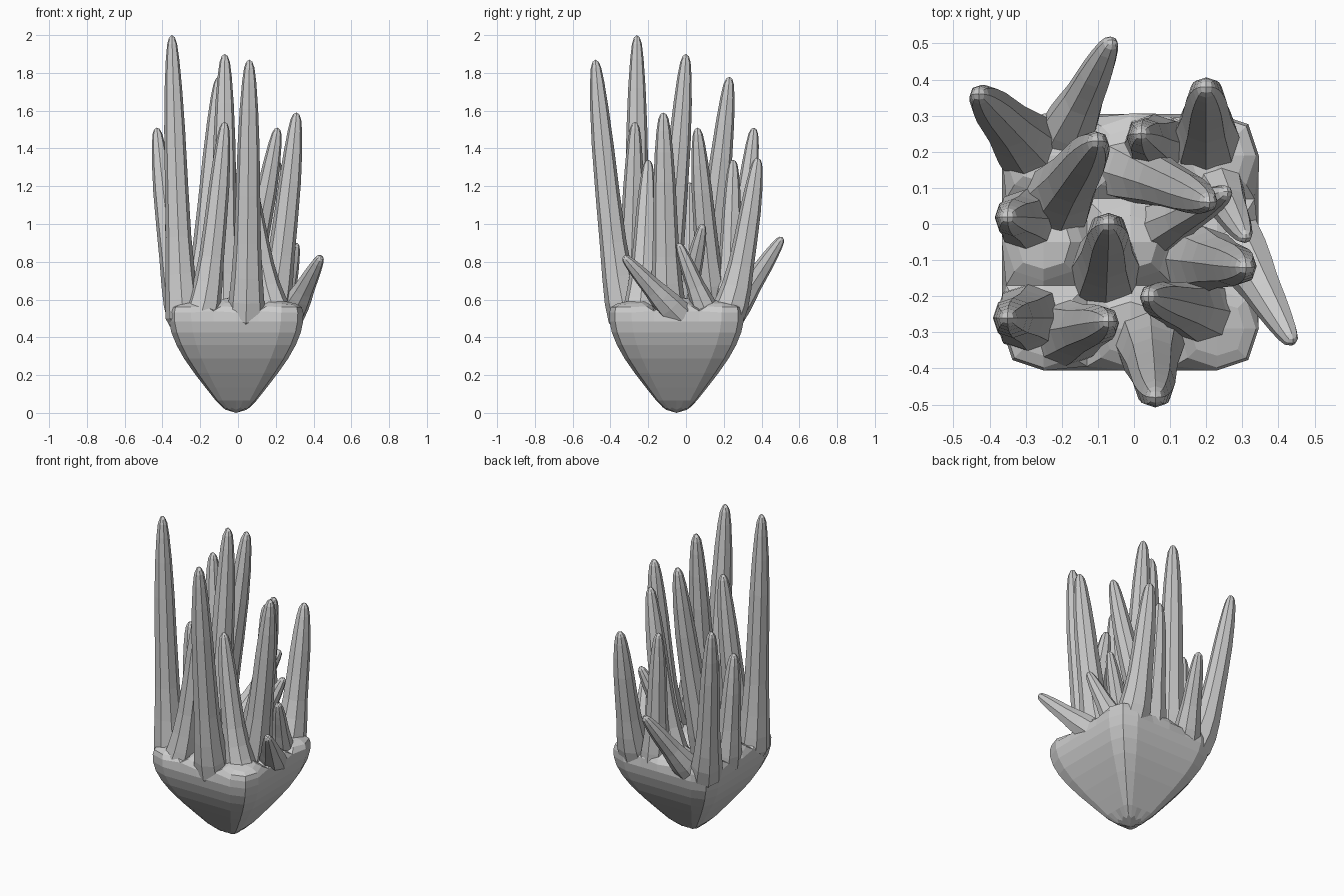
import bpy, bmesh
from mathutils import Vector

if "Cube" in bpy.data.objects:
    bpy.data.objects.remove(bpy.data.objects["Cube"])


def finish(bm, name):
    bmesh.ops.recalc_face_normals(bm, faces=bm.faces)
    me = bpy.data.meshes.new(name)
    bm.to_mesh(me)
    bm.free()
    ob = bpy.data.objects.new(name, me)
    bpy.context.collection.objects.link(ob)
    sub = ob.modifiers.new("subdivide", 'SUBSURF')
    sub.levels = sub.render_levels = 1
    sub.use_limit_surface = False


# Cup-shaped base: square rings widening upward, three by three cells on top
CX, CY = -0.01, -0.05
bm = bmesh.new()
bmesh.ops.create_grid(bm, x_segments=3, y_segments=3, size=1)
cells = list(bm.faces)
for v in bm.verts:
    v.co = (CX + v.co.x * 0.36, CY + v.co.y * 0.36, 0.54)
edges = [e for e in bm.edges if e.is_boundary]
prev = 0.36
for z, half in ((0.43, 0.35), (0.29, 0.282), (0.13, 0.16), (0.0, 0.055)):
    ret = bmesh.ops.extrude_edge_only(bm, edges=edges)["geom"]
    for v in (g for g in ret if isinstance(g, bmesh.types.BMVert)):
        v.co.x = CX + (v.co.x - CX) * half / prev
        v.co.y = CY + (v.co.y - CY) * half / prev
        v.co.z = z
    edges = [g for g in ret if isinstance(g, bmesh.types.BMEdge)]
    prev = half
bmesh.ops.contextual_create(bm, geom=edges)
# Raised stub on every cell, sloping down towards the rim
for f in cells:
    bmesh.ops.inset_individual(bm, faces=[f], thickness=0.035, depth=0.0)
    for v in f.verts:
        rim = max(abs(v.co.x - CX), abs(v.co.y - CY)) > 0.28
        v.co.z = 0.58 if rim else 0.64
finish(bm, "cup_base")


# Tapered square-section finger with a flared root, rounded by subdivision
def finger(name, base, tip, r):
    base, tip = Vector((*base, 0.44)), Vector(tip)
    h = tip.z - base.z
    bend = 0.58 if h > 0.6 else 0.95

    def path(t):
        k = t ** bend
        return Vector((base.x + (tip.x - base.x) * k, base.y + (tip.y - base.y) * k,
                       base.z + h * t))

    bm = bmesh.new()
    rings = []
    for t, s in ((0.0, 1.75), (0.14 / h, 1.6), (0.14 / h + 0.2, 1.15), (0.7, 1.0),
                 (0.94, 0.62), (1.0, 0.3)):
        d = path(min(t + 0.05, 1)) - path(max(t - 0.05, 0))
        q = Vector((0, 0, 1)).rotation_difference(d)
        rings.append([bm.verts.new(path(t) + q @ Vector((x * r * s, y * r * s, 0)))
                      for x, y in ((-1, -1), (1, -1), (1, 1), (-1, 1))])
    for a, b in zip(rings, rings[1:]):
        for i in range(4):
            j = (i + 1) % 4
            bm.faces.new((a[i], a[j], b[j], b[i]))
    bm.faces.new(rings[0][::-1])
    bm.faces.new(rings[-1])
    finish(bm, name)


# Root (x, y), tip (x, y, z), half width
fingers = [
    ((-.22, .18), (-.06, .51, .93), .047), ((-.26, .18), (-.43, .36, 1.51), .055),
    ((.20, .18), (.20, .38, 1.35), .058), ((.07, .21), (.02, .25, 1.34), .052),
    ((-.24, .02), (-.10, .23, 1.78), .06), ((-.08, .18), (.21, .06, 1.51), .056),
    ((.02, -.04), (.26, .09, 1.0), .045), ((.21, .15), (.31, -.04, .9), .042),
    ((.23, .04), (.44, -.33, .83), .047), ((.14, -.09), (.31, -.12, 1.59), .06),
    ((.24, -.26), (.04, -.20, 1.34), .054), ((.04, -.29), (.06, -.48, 1.87), .06),
    ((-.22, -.31), (-.07, -.27, 1.54), .056), ((-.28, -.26), (-.35, -.26, 2.0), .057),
    ((-.08, -.16), (-.07, 0, 1.9), .06), ((-.27, .01), (-.35, .02, 1.22), .053),
]
for i, (root, tip, r) in enumerate(fingers, 1):
    finger(f"finger_{i:02d}", root, tip, r)
